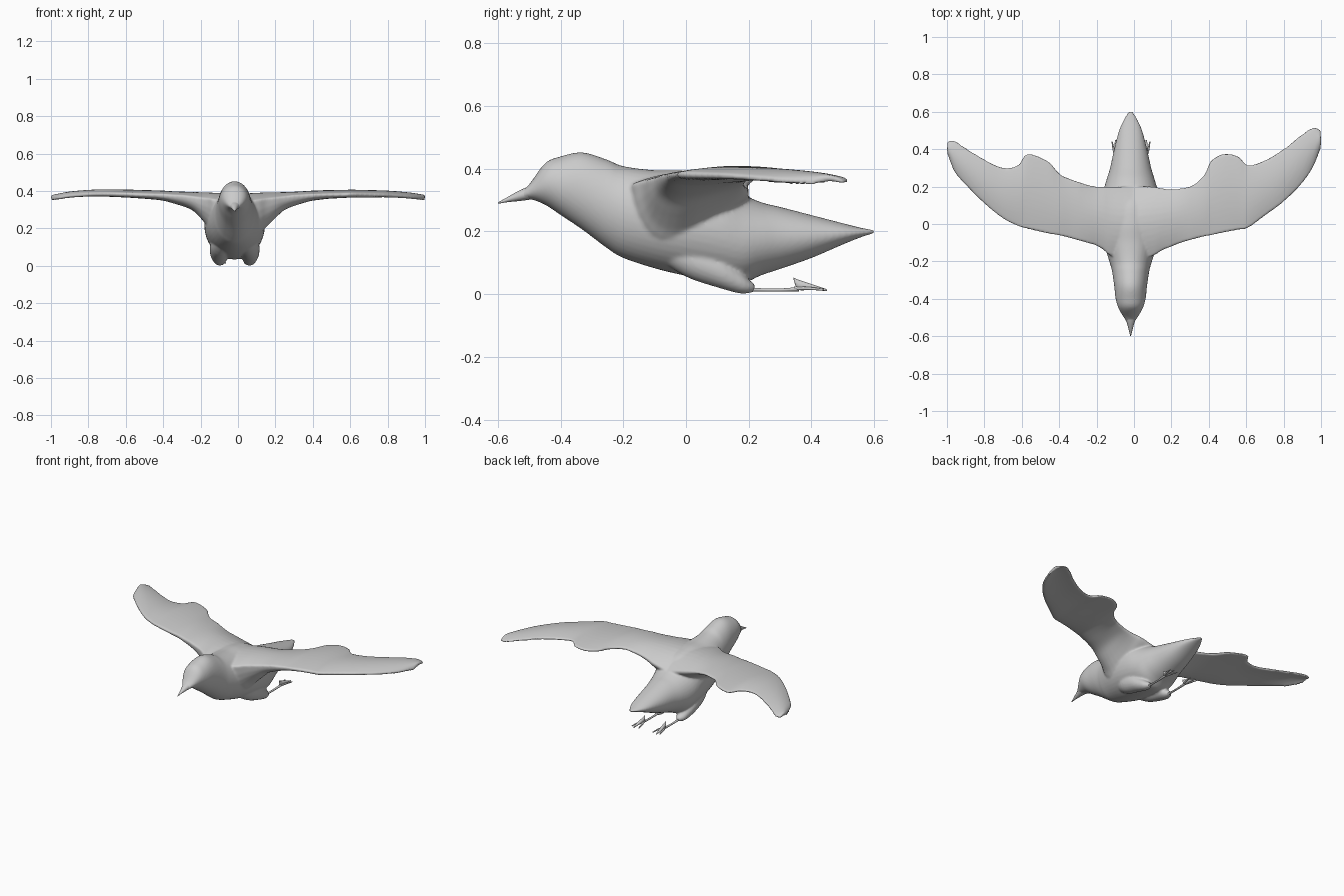
import bpy, bmesh, math

grey = bpy.data.materials.new("soft grey")
grey.diffuse_color = (0.6, 0.6, 0.6, 1)


def smooth_rows(rows, steps):
    """Catmull-Rom interpolation between the rows of a table."""
    out = []
    for i in range(len(rows) - 1):
        p = [rows[max(0, min(len(rows) - 1, i + k))] for k in (-1, 0, 1, 2)]
        for s in range(steps):
            t = s / steps
            out.append([0.5 * (2 * b + (c - a) * t + (2 * a - 5 * b + 4 * c - d) * t * t
                               + (3 * b - a - 3 * c + d) * t ** 3) for a, b, c, d in zip(*p)])
    return out + [list(rows[-1])]


def loft(name, rings):
    """Skin a list of closed rings and cap both ends."""
    bm = bmesh.new()
    loops = [[bm.verts.new(v) for v in r] for r in rings]
    n = len(loops[0])
    for a, b in zip(loops, loops[1:]):
        for i in range(n):
            j = (i + 1) % n
            bm.faces.new((a[i], a[j], b[j], b[i]))
    bm.faces.new(loops[0][::-1])
    bm.faces.new(loops[-1])
    bmesh.ops.recalc_face_normals(bm, faces=bm.faces)
    mesh = bpy.data.meshes.new(name)
    bm.to_mesh(mesh)
    bm.free()
    mesh.materials.append(grey)
    mesh.polygons.foreach_set("use_smooth", [True] * len(mesh.polygons))
    ob = bpy.data.objects.new(name, mesh)
    bpy.context.collection.objects.link(ob)
    return ob


def tube(name, rows, steps=4, sides=12):
    """Rows are y, x, z, half width, half height."""
    rings = []
    for y, x, z, w, h in smooth_rows(rows, steps):
        rings.append([(x + max(w, .001) * math.cos(a), y, z + max(h, .001) * math.sin(a))
                      for a in (2 * math.pi * k / sides for k in range(sides))])
    return loft(name, rings)


# Body: y, bottom, top, half width
profile = [(-.53, .296, .325, .018), (-.5, .303, .35, .037), (-.45, .285, .417, .065),
           (-.4, .252, .439, .08), (-.33, .205, .452, .088), (-.25, .145, .428, .1),
           (-.2, .115, .408, .114), (-.1, .082, .395, .143), (0, .058, .393, .16),
           (.1, .04, .372, .16), (.18, .035, .32, .145), (.24, .06, .293, .128),
           (.3, .08, .278, .11), (.4, .115, .252, .088), (.5, .158, .226, .062),
           (.56, .182, .211, .036), (.6, .194, .204, .012)]
body = tube("body", [(y, -.018, (b + t) / 2, w, (t - b) / 2) for y, b, t, w in profile], 5, 40)

# Wings: distance out, leading y, trailing y, top z, thickness
right = [(0, -.2, .2, .385, .24), (.1, -.17, .2, .39, .23), (.15, -.14, .19, .392, .18),
         (.2, -.12, .185, .393, .13), (.25, -.1, .19, .394, .085), (.32, -.08, .21, .397, .06),
         (.38, -.065, .27, .401, .045), (.41, -.06, .335, .402, .04), (.48, -.045, .375, .405, .034),
         (.56, -.03, .36, .406, .03), (.61, -.02, .315, .407, .028), (.7, .045, .34, .405, .025),
         (.8, .12, .4, .402, .02), (.9, .22, .48, .394, .016), (.96, .31, .515, .386, .014),
         (1.0, .41, .5, .379, .012)]
left = [(0, -.2, .2, .385, .24), (.12, -.17, .2, .39, .22), (.16, -.14, .2, .392, .18),
        (.2, -.115, .2, .393, .13), (.25, -.1, .21, .395, .085), (.34, -.075, .24, .398, .055),
        (.4, -.06, .27, .402, .042), (.46, -.05, .335, .404, .036), (.57, -.025, .375, .407, .03),
        (.62, -.01, .315, .408, .028), (.7, .03, .3, .409, .025), (.8, .11, .345, .406, .02),
        (.9, .21, .405, .397, .016), (.96, .28, .445, .386, .014), (1.0, .38, .44, .378, .012)]


def wing(name, rows, side):
    rings = []
    for x, lead, trail, top, thick in smooth_rows(rows, 4):
        upper, lower = [], []
        root = max(0, 1 - x / .3)
        for k in range(17):
            t = (1 - math.cos(math.pi * k / 16)) / 2
            u = 2 * t - 1
            z = top - (.018 + (.06 * root if u > 0 else .03 * root)) * u * u
            y = lead + (trail - lead) * t
            belly = max(0, math.sin(math.pi * t ** .65)) ** .8
            upper.append((side * x, y, z))
            lower.append((side * x, y, z - .011 - thick * belly * .95))
        rings.append(upper + lower[::-1])
    return loft(name, rings)


parts = [wing("right_wing", right, 1), wing("left_wing", left, -1)]

# Thighs swelling under the belly
for side in (-1, 1):
    c = -.018
    parts.append(tube("thigh", [(-.1, c + side * .05, .15, .03, .03), (0, c + side * .075, .115, .05, .06),
                                (.1, c + side * .083, .078, .05, .057), (.17, c + side * .08, .04, .038, .038),
                                (.2, c + side * .078, .025, .026, .022),
                                (.22, c + side * .076, .02, .01, .012)], 4, 20))

# Fuse torso, thighs and wings into one flowing skin
bpy.ops.object.select_all(action='DESELECT')
for ob in parts + [body]:
    ob.select_set(True)
bpy.context.view_layer.objects.active = body
bpy.ops.object.join()
remesh = body.modifiers.new("fuse", 'REMESH')
remesh.mode = 'VOXEL'
remesh.voxel_size = .0065
remesh.use_smooth_shade = True
soften = body.modifiers.new("soften", 'SMOOTH')
soften.factor = .5
soften.iterations = 6

# Beak
tube("beak", [(-.6, -.018, .29, .002, .002), (-.57, -.018, .301, .009, .008),
              (-.53, -.018, .314, .02, .017), (-.49, -.018, .325, .034, .023),
              (-.45, -.018, .335, .04, .03)])

# Legs and splayed toes trailing behind
for label, x, side in (("left", -.092, -1), ("right", .06, 1)):
    tube(label + "_leg", [(.17, x, .02, .014, .014), (.22, x, .014, .008, .006),
                          (.3, x, .013, .007, .005), (.36, x, .016, .009, .007)])
    tube(label + "_foot", [(.343, x, .05, .003, .003), (.358, x, .03, .009, .016),
                           (.4, x + side * .004, .023, .01, .009), (.45, x + side * .006, .012, .003, .003)])
    for reach in (-.025, .025):
        tube(label + "_toe", [(.345, x, .018, .006, .006), (.39, x + reach * .6, .018, .006, .005),
                              (.44, x + reach, .014, .003, .003)])
